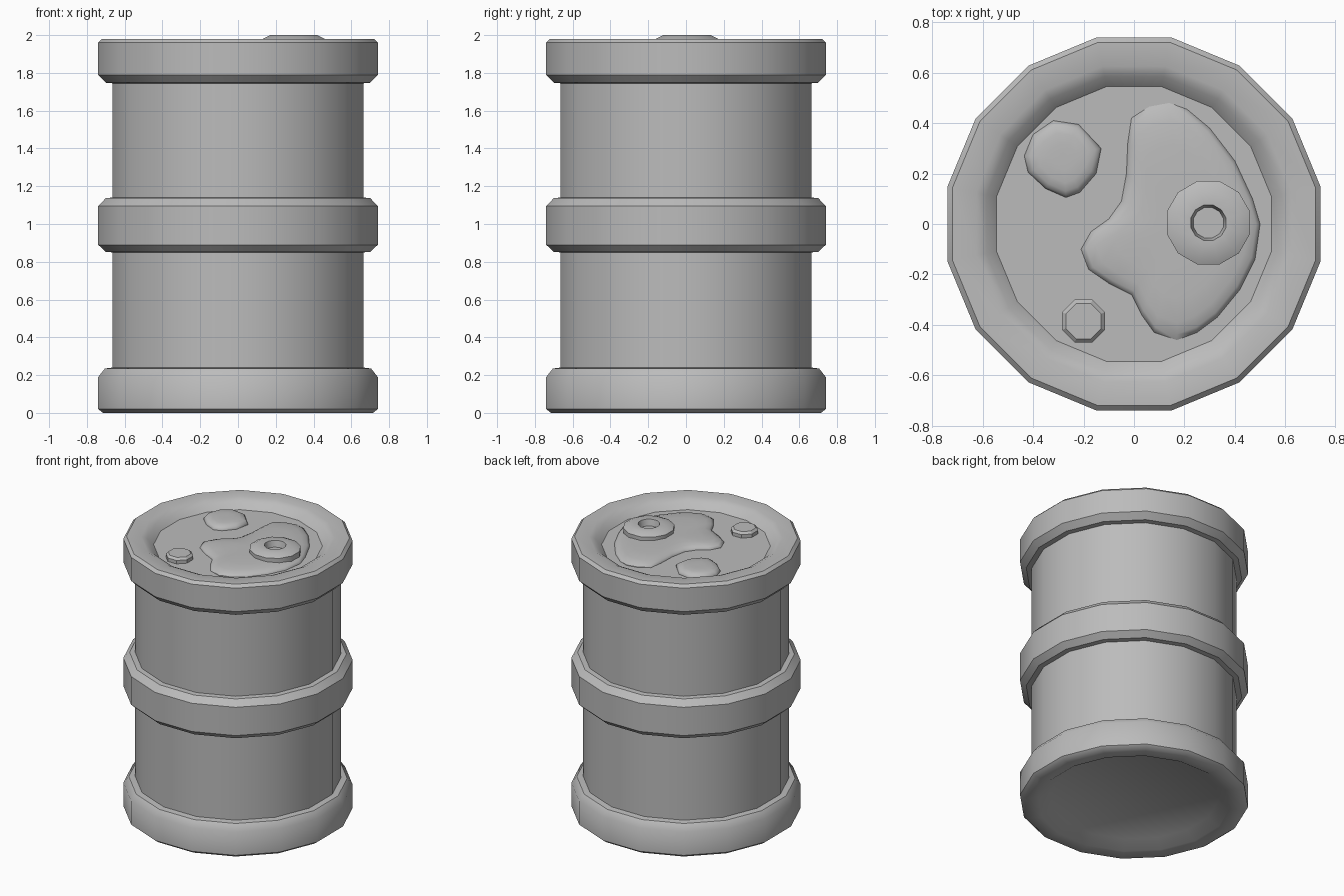
import bpy, bmesh, math

if "Cube" in bpy.data.objects:
    bpy.data.objects.remove(bpy.data.objects["Cube"])

grey = bpy.data.materials.new("plain grey")
grey.diffuse_color = (0.5, 0.5, 0.5, 1)
grey.use_nodes = True
grey.node_tree.nodes["Principled BSDF"].inputs["Base Color"].default_value = grey.diffuse_color
LID = 1.92


def finish(name, bm, angle):
    bmesh.ops.recalc_face_normals(bm, faces=bm.faces)
    me = bpy.data.meshes.new(name)
    bm.to_mesh(me)
    bm.free()
    me.materials.append(grey)
    ob = bpy.data.objects.new(name, me)
    bpy.context.collection.objects.link(ob)
    bpy.ops.object.select_all(action='DESELECT')
    ob.select_set(True)
    bpy.context.view_layer.objects.active = ob
    bpy.ops.object.shade_smooth_by_angle(angle=math.radians(angle))
    return ob


def loft(name, rings, angle):
    """Skin a stack of equal-length rings and cap both ends."""
    bm = bmesh.new()
    loops = [[bm.verts.new(p) for p in r] for r in rings]
    n = len(loops[0])
    for a, b in zip(loops, loops[1:]):
        for i in range(n):
            j = (i + 1) % n
            bm.faces.new((a[i], a[j], b[j], b[i]))
    bm.faces.new(loops[0])
    bm.faces.new(loops[-1])
    return finish(name, bm, angle)


def lathe(name, profile, sides, angle, cx=0, cy=0):
    """Turn (flat radius, z) pairs into a faceted solid with flats on the axes."""
    k = 1 / math.cos(math.pi / sides)
    rings = [[(cx + r * k * math.cos((i + .5) * math.tau / sides),
               cy + r * k * math.sin((i + .5) * math.tau / sides), z)
              for i in range(sides)] for r, z in profile]
    return loft(name, rings, angle)


def spill(name, outline, centre, height):
    """Domed puddle: shrinking copies of an outline rising from the lid."""
    cx, cy = centre
    steps = [(1, -.01), (1, .1), (.95, .45), (.85, .75), (.65, .93), (.35, 1), (.1, 1)]
    rings = [[(cx + (x - cx) * s, cy + (y - cy) * s, LID + h * height)
              for x, y in outline] for s, h in steps]
    return loft(name, rings, 60)


# drum: sunken base, three hoops, straight walls, sunken lid
lathe("drum", [
    (.545, .05), (.62, 0), (.715, 0), (.74, .02), (.74, .19), (.705, .235), (.665, .24),
    (.665, .85), (.70, .852), (.74, .89), (.74, 1.095), (.70, 1.137), (.665, 1.14),
    (.665, 1.745), (.70, 1.748), (.74, 1.79), (.74, 1.96), (.72, 1.98), (.625, 1.98),
    (.585, 1.96), (.545, LID)], 16, 40)

# large and small spills on the lid
spill("large_spill", [
    (.21, .455), (.3, .38), (.4, .25), (.47, .1), (.5, 0), (.48, -.14), (.42, -.26),
    (.33, -.37), (.25, -.43), (.17, -.46), (.08, -.43), (.03, -.36), (-.01, -.28),
    (-.1, -.235), (-.18, -.18), (-.21, -.1), (-.17, -.03), (-.1, .02), (-.05, .09),
    (-.03, .2), (-.025, .32), (-.01, .42), (.06, .465), (.14, .48)], (.18, 0), .035)
spill("small_spill", [
    (-.32, .41), (-.22, .395), (-.13, .3), (-.15, .2), (-.215, .125), (-.27, .105),
    (-.35, .14), (-.42, .205), (-.435, .27), (-.4, .355)], (-.28, .27), .035)

# filler cap with a hole, and the small bung
lathe("filler_cap", [(.165, 1.93), (.165, 1.98), (.125, 2.0), (.07, 2.0), (.06, 1.955)],
      12, 40, .295, .005)
lathe("bung", [(.085, LID - .01), (.085, 1.945), (.07, 1.96)], 8, 20, -.2, -.385)
